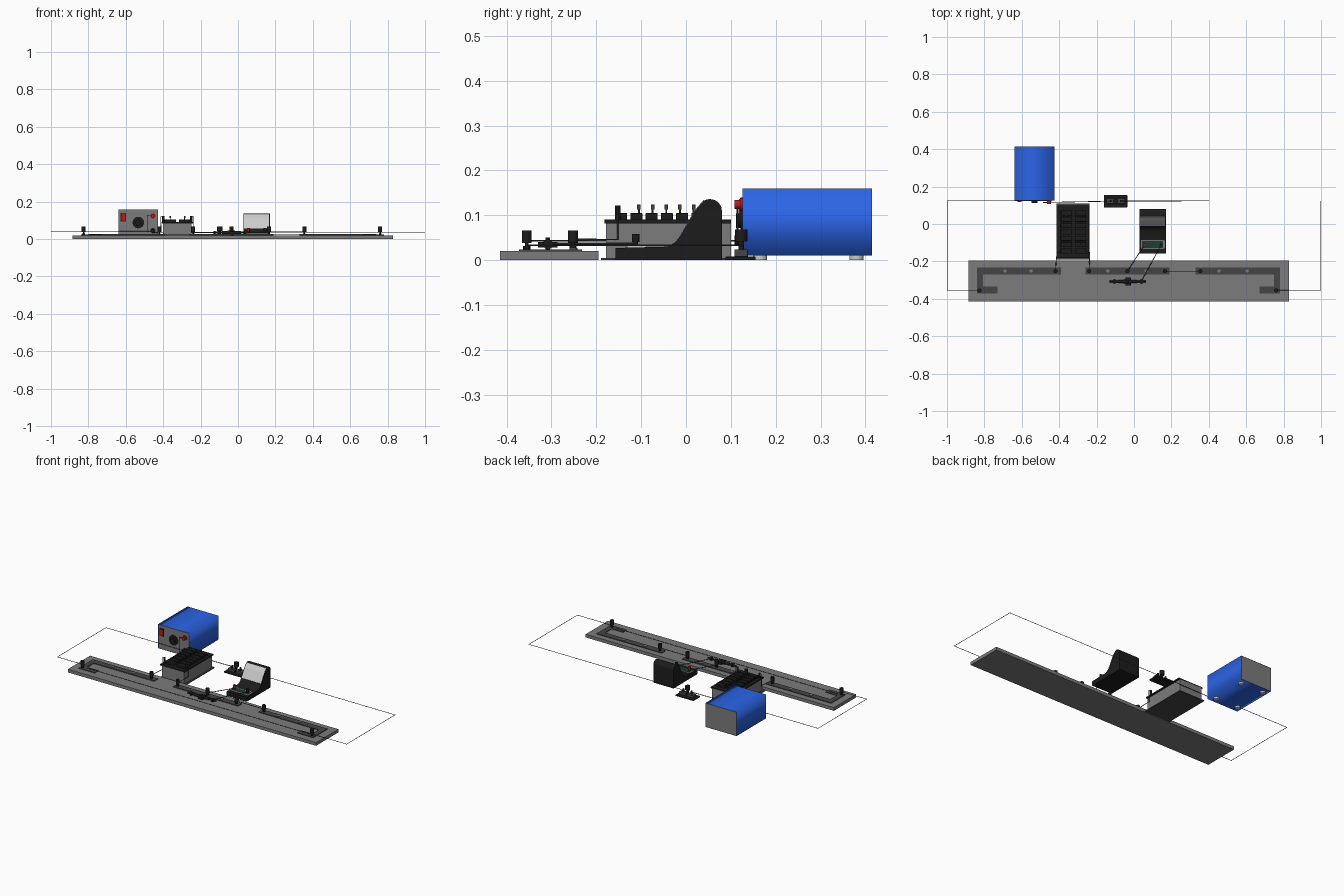
import bpy, bmesh, math
from mathutils import Vector

if "Cube" in bpy.data.objects:
    bpy.data.objects.remove(bpy.data.objects["Cube"])

def mat(name, c):
    m = bpy.data.materials.new(name)
    m.diffuse_color = (*c, 1)
    m.use_nodes = True
    m.node_tree.nodes["Principled BSDF"].inputs["Base Color"].default_value = m.diffuse_color
    return m

BLACK = mat("black", (0.012, 0.012, 0.012))
DARK = mat("dark_grey", (0.06, 0.06, 0.06))
GREY = mat("mid_grey", (0.2, 0.2, 0.2))
BLUE = mat("blue", (0.025, 0.13, 0.8))
RED = mat("red", (0.5, 0.01, 0.01))
GREEN = mat("green", (0.01, 0.05, 0.03))
WHITE = mat("light", (0.6, 0.6, 0.6))

def finish(name, bm, m, smooth=False):
    bmesh.ops.recalc_face_normals(bm, faces=bm.faces)
    me = bpy.data.meshes.new(name)
    bm.to_mesh(me)
    bm.free()
    me.materials.append(m)
    ob = bpy.data.objects.new(name, me)
    bpy.context.collection.objects.link(ob)
    if smooth:
        bpy.context.view_layer.objects.active = ob
        bpy.ops.object.select_all(action='DESELECT')
        ob.select_set(True)
        bpy.ops.object.shade_smooth_by_angle(angle=math.radians(35))
    return ob

def box(name, x0, x1, y0, y1, z0, z1, m, bevel=0):
    bm = bmesh.new()
    bmesh.ops.create_cube(bm, size=1)
    for v in bm.verts:
        v.co = ((x0 + x1) / 2 + v.co.x * (x1 - x0), (y0 + y1) / 2 + v.co.y * (y1 - y0),
                (z0 + z1) / 2 + v.co.z * (z1 - z0))
    if bevel:
        bmesh.ops.bevel(bm, geom=bm.edges[:], offset=bevel, segments=2, affect='EDGES', profile=0.5)
    return finish(name, bm, m)

def prism(name, pts, axis, a, b, m, smooth=False):
    """Extrude a 2D profile: axis z uses (x, y) points, axis x uses (y, z)."""
    bm = bmesh.new()
    put = (lambda p, q: (p[0], p[1], q)) if axis == 'z' else (lambda p, q: (q, p[0], p[1]))
    f = bm.faces.new([bm.verts.new(put(p, a)) for p in pts])
    r = bmesh.ops.extrude_face_region(bm, geom=[f])
    d = Vector((0, 0, b - a)) if axis == 'z' else Vector((b - a, 0, 0))
    bmesh.ops.translate(bm, vec=d, verts=[g for g in r['geom'] if isinstance(g, bmesh.types.BMVert)])
    return finish(name, bm, m, smooth)

def rod(name, p, q, r, m, r2=None, n=20):
    p, q = Vector(p), Vector(q)
    bm = bmesh.new()
    bmesh.ops.create_cone(bm, cap_ends=True, segments=n, radius1=r,
                          radius2=r if r2 is None else r2, depth=(q - p).length)
    rot = (q - p).to_track_quat('Z', 'Y')
    for v in bm.verts:
        v.co = rot @ v.co + (p + q) / 2
    return finish(name, bm, m, True)

def wire(name, pts, r=0.002, m=DARK):
    cu = bpy.data.curves.new(name, 'CURVE')
    cu.dimensions = '3D'
    cu.bevel_depth, cu.bevel_resolution, cu.use_fill_caps = r, 1, True
    s = cu.splines.new('POLY')
    s.points.add(len(pts) - 1)
    for k, p in zip(s.points, pts):
        k.co = (*p, 1)
    cu.materials.append(m)
    bpy.context.collection.objects.link(bpy.data.objects.new(name, cu))

def terminal(name, x, y, z, m=BLACK):
    rod(name + "_nut", (x, y, z), (x, y, z + 0.008), 0.008, m, n=6)
    rod(name + "_stem", (x, y, z + 0.006), (x, y, z + 0.02), 0.004, m)
    rod(name + "_knob", (x, y, z + 0.015), (x, y, z + 0.043), 0.011, m)

# Wire bridge: board, two end strips with a hook, middle strip
box("bridge_board", -0.885, 0.83, -0.415, -0.195, 0, 0.02, GREY)
hook = [(-0.45, -0.232), (0, -0.232), (0, -0.27), (-0.418, -0.27), (-0.418, -0.335),
        (-0.34, -0.335), (-0.34, -0.372), (-0.45, -0.372)]
prism("left_strip", [(x - 0.39, y) for x, y in hook], 'z', 0.02, 0.024, DARK)
prism("right_strip", [(0.33 - x, y) for x, y in hook], 'z', 0.02, 0.024, DARK)
box("middle_strip", -0.26, 0.19, -0.27, -0.232, 0.02, 0.024, DARK)
for x in (-0.69, -0.55, -0.14, 0.065, 0.455, 0.605):
    rod("strip_screw", (x, -0.251, 0.023), (x, -0.251, 0.0265), 0.009, GREY)
for x in (-0.42, -0.24, -0.035, 0.165, 0.355):
    terminal("bridge_terminal", x, -0.252, 0.023)
for x in (-0.826, 0.76):
    terminal("end_terminal", x, -0.355, 0.023)
wire("bridge_wire", [(-0.8, -0.35, 0.026), (0.74, -0.35, 0.026)], 0.001)

# Sliding contact: handle with collars and a contact pin
rod("slider_rod", (-0.13, -0.308, 0.035), (0.065, -0.308, 0.035), 0.005, BLACK)
rod("slider_grip", (-0.085, -0.308, 0.035), (0.015, -0.308, 0.035), 0.008, BLACK)
for x in (-0.105, -0.05, -0.02, 0.04):
    rod("slider_collar", (x - 0.005, -0.308, 0.035), (x + 0.005, -0.308, 0.035), 0.011, BLACK)
rod("slider_pin", (-0.03, -0.308, 0.02), (-0.03, -0.308, 0.05), 0.005, BLACK)
box("slider_block", -0.045, -0.015, -0.33, -0.286, 0.028, 0.04, BLACK)

# Resistance box: case, base, lid, contact blocks and plugs
box("resistance_base", -0.415, -0.238, -0.19, 0.11, 0, 0.005, DARK)
box("resistance_case", -0.402, -0.248, -0.178, 0.1, 0.005, 0.084, GREY)
box("resistance_lid", -0.41, -0.24, -0.182, 0.1, 0.082, 0.09, BLACK)
for i in range(7):
    y = -0.158 + i * 0.034
    for x in (-0.362, -0.286):
        box("contact_block", x - 0.03, x + 0.03, y, y + 0.027, 0.089, 0.105, BLACK, 0.002)
for i in range(6):
    y = -0.105 + i * 0.0305
    for x in (-0.362, -0.286):
        rod("plug_stem", (x, y, 0.1), (x, y, 0.116), 0.002, DARK, n=12)
        rod("plug_head", (x, y, 0.113), (x, y, 0.124), 0.004, DARK, n=12)
for x, end in ((-0.4, -0.42), (-0.25, -0.24)):
    rod("resistance_post", (x, -0.152, 0.088), (x, -0.152, 0.122), 0.006, BLACK)
    wx = -0.412 if x < -0.3 else -0.236
    wire("resistance_lead", [(x, -0.152, 0.12), (wx, -0.152, 0.12), (wx, -0.152, 0.046), (end, -0.252, 0.046)])

# Power supply: smooth cover tube, end panels, controls, feet
X0, X1, Y0, Y1, Z0, Z1 = -0.64, -0.426, 0.126, 0.415, 0.01, 0.16
bm = bmesh.new()
ring = [(X0, Z0), (X1, Z0), (X1, Z1), (X0, Z1)]
a = [bm.verts.new((x, Y0, z)) for x, z in ring]
b = [bm.verts.new((x, Y1, z)) for x, z in ring]
for i in range(4):
    j = (i + 1) % 4
    bm.faces.new((a[i], a[j], b[j], b[i]))
cover = finish("supply_cover", bm, BLUE)
cover.data.polygons.foreach_set("use_smooth", [True] * 4)
e = 0.001
for n, y in (("supply_front", Y0), ("supply_back", Y1 - 0.003)):
    box(n, X0 + e, X1 - e, y, y + 0.003, Z0 + e, Z1 - e, GREY)
for x in (X0 + 0.03, X1 - 0.03):
    for y in (0.165, 0.38):
        rod("supply_foot", (x, y, 0), (x, y, 0.011), 0.016, WHITE)
rod("dial_disc", (-0.533, 0.128, 0.088), (-0.533, 0.122, 0.088), 0.031, BLACK, n=32)
rod("dial_knob", (-0.533, 0.123, 0.088), (-0.533, 0.112, 0.088), 0.016, BLACK)
box("switch_frame", -0.627, -0.598, 0.122, 0.128, 0.093, 0.14, BLACK)
box("switch", -0.624, -0.601, 0.118, 0.126, 0.097, 0.136, RED, 0.002)
for n, z, m in (("red_socket", 0.124, RED), ("black_socket", 0.045, BLACK)):
    rod(n + "_collar", (-0.455, 0.128, z), (-0.455, 0.12, z), 0.014, m)
    rod(n, (-0.455, 0.122, z), (-0.455, 0.108, z), 0.01, m)

# Plug key: plate, two blocks, plug
box("key_base", -0.16, -0.036, 0.088, 0.155, 0, 0.008, BLACK, 0.002)
for x in (-0.125, -0.07):
    box("key_block", x - 0.022, x + 0.022, 0.108, 0.138, 0.007, 0.024, DARK, 0.002)
    rod("key_post", (x, 0.123, 0.02), (x, 0.123, 0.042), 0.006, BLACK)
rod("key_stem", (-0.098, 0.123, 0.01), (-0.098, 0.123, 0.045), 0.006, BLACK)
rod("key_head", (-0.098, 0.123, 0.042), (-0.098, 0.123, 0.068), 0.014, BLACK)

# Galvanometer: low deck with a sloped, rounded hood
prof = [(-0.157, 0), (0.08, 0), (0.08, 0.11)]
prof += [(0.053 + 0.027 * math.cos(t), 0.11 + 0.026 * math.sin(t))
         for t in [math.radians(15 * k) for k in range(1, 9)]]
prof += [(0.02, 0.11), (-0.012, 0.055), (-0.024, 0.04), (-0.04, 0.03), (-0.157, 0.027)]
prism("meter_case", prof, 'x', 0.03, 0.17, BLACK, True)
prism("meter_window", [(-0.012, 0.057), (0.02, 0.112), (0.0385, 0.1335), (0.04, 0.131), (0.022, 0.107), (-0.01, 0.053)],
      'x', 0.033, 0.167, WHITE)
box("scale_frame", 0.037, 0.163, -0.132, -0.088, 0.026, 0.031, WHITE)
box("scale_panel", 0.041, 0.159, -0.128, -0.092, 0.028, 0.032, GREEN)
for x, m in ((0.055, RED), (0.145, BLACK)):
    rod("meter_post", (x, -0.112, 0.03), (x, -0.112, 0.048), 0.005, BLACK)
    rod("meter_knob", (x, -0.112, 0.04), (x, -0.112, 0.058), 0.008, m)

# Connecting leads
wire("left_loop", [(-0.455, 0.124, 0.043), (-0.999, 0.124, 0.043), (-0.999, -0.355, 0.043), (-0.826, -0.355, 0.043)], 0.0015)
wire("supply_to_key", [(-0.455, 0.115, 0.124), (-0.485, 0.115, 0.124), (-0.485, 0.115, 0.035), (-0.125, 0.122, 0.035)])
wire("right_loop", [(-0.07, 0.123, 0.033), (0.999, 0.123, 0.033), (0.999, -0.355, 0.033), (0.76, -0.355, 0.033)], 0.0015)
wire("gap_link", [(0.165, -0.252, 0.04), (0.355, -0.252, 0.04)])
wire("meter_to_strip", [(0.055, -0.112, 0.037), (-0.035, -0.252, 0.037)])
wire("meter_to_slider", [(0.145, -0.112, 0.037), (0.04, -0.305, 0.037)])
